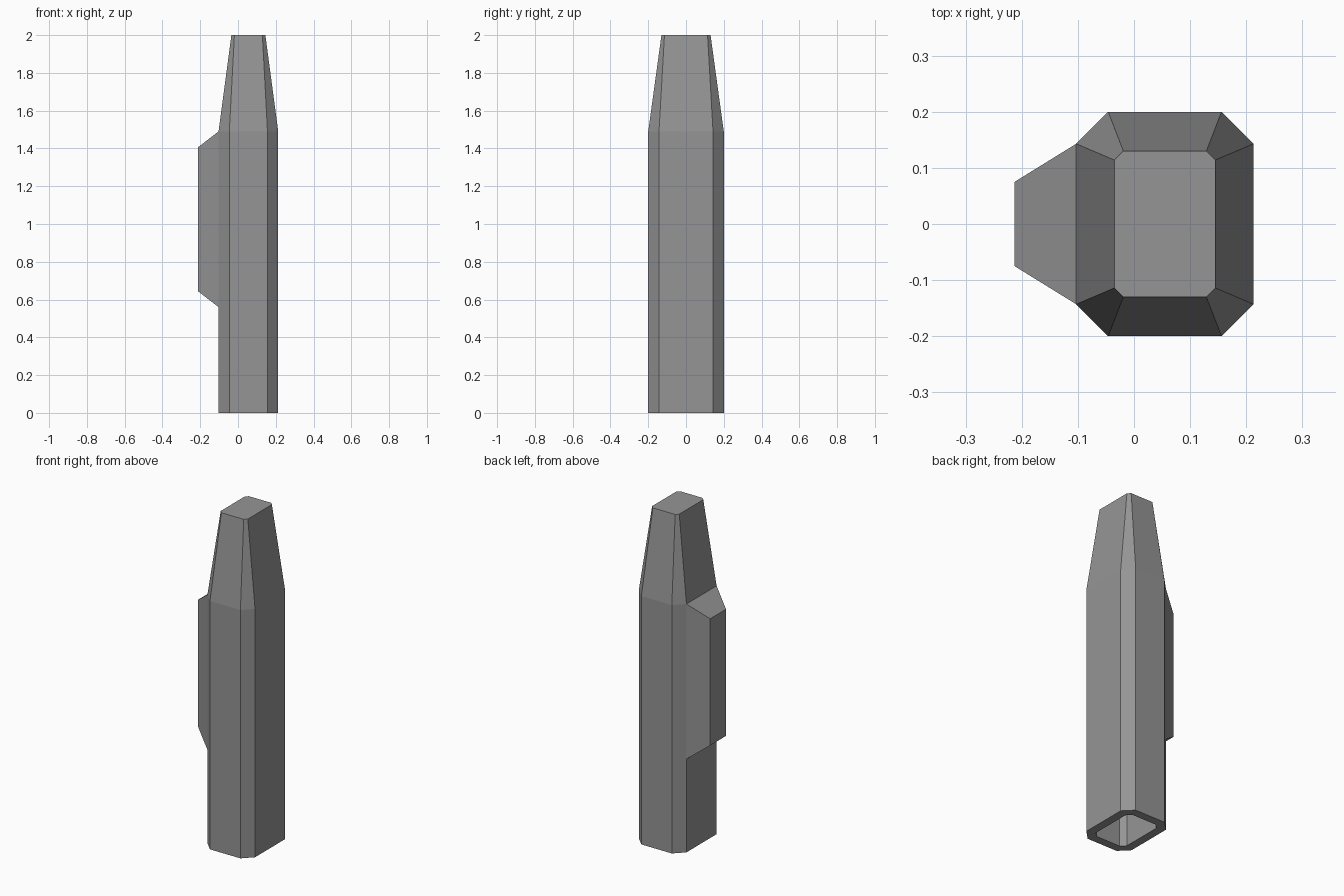
import bpy
import bmesh

cube = bpy.data.objects.get("Cube")
if cube:
    bpy.data.objects.remove(cube, do_unlink=True)

grey = bpy.data.materials.new("mid_grey")
grey.use_nodes = True
color = (0.3, 0.3, 0.3, 1)
grey.diffuse_color = color
grey.node_tree.nodes["Principled BSDF"].inputs["Base Color"].default_value = color

CENTER_X = 0.055


def octagon(bm, hx, hy, chamfer, z):
    """Ring of a rectangle with cut corners."""
    a, b = hx - chamfer, hy - chamfer
    quarter = [(hx, b), (a, hy)]
    points = quarter + [(-x, y) for x, y in reversed(quarter)]
    points += [(-x, -y) for x, y in points]
    return [bm.verts.new((CENTER_X + x, y, z)) for x, y in points]


def bridge(bm, low, high):
    n = len(low)
    for i in range(n):
        j = (i + 1) % n
        bm.faces.new((low[i], low[j], high[j], high[i]))


def finish(bm, name):
    bmesh.ops.recalc_face_normals(bm, faces=bm.faces)
    mesh = bpy.data.meshes.new(name)
    bm.to_mesh(mesh)
    bm.free()
    mesh.materials.append(grey)
    obj = bpy.data.objects.new(name, mesh)
    bpy.context.collection.objects.link(obj)
    return obj


# Hollow shaft: cavity ceiling, inner wall, bottom rim, outer wall, tapered tip
bm = bmesh.new()
rings = [octagon(bm, *r) for r in (
    (0.108, 0.15, 0.028, 1.45),
    (0.108, 0.15, 0.028, 0),
    (0.158, 0.2, 0.057, 0),
    (0.158, 0.2, 0.057, 1.49),
    (0.09, 0.13, 0.016, 2),
)]
for low, high in zip(rings, rings[1:]):
    bridge(bm, low, high)
bm.faces.new(rings[0])
bm.faces.new(rings[-1])
finish(bm, "tapered_shaft")

# Raised side block with bevelled flanks
bm = bmesh.new()


def rectangle(x, hy, z0, z1):
    return [bm.verts.new((x, y, z)) for y, z in
            ((-hy, z0), (hy, z0), (hy, z1), (-hy, z1))]


base = rectangle(CENTER_X - 0.158, 0.143, 0.56, 1.49)
outer = rectangle(-0.213, 0.075, 0.645, 1.405)
bridge(bm, base, outer)
bm.faces.new(outer)
side_block = finish(bm, "side_block")
# An open shell needs its outer face to point away from the shaft
if side_block.data.polygons[-1].normal.x > 0:
    side_block.data.flip_normals()
